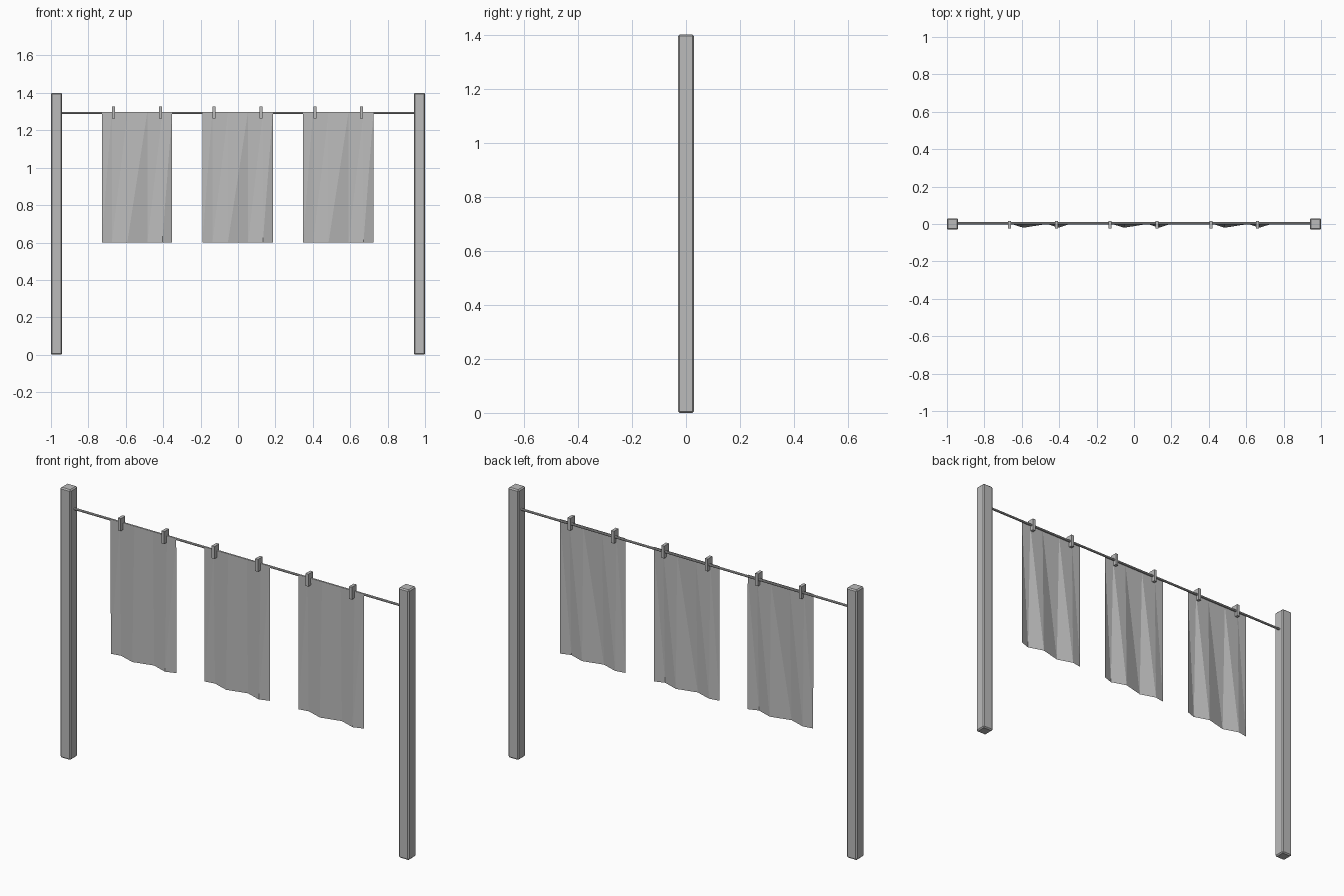
import bpy, bmesh, math
from mathutils import Matrix

cube = bpy.data.objects.get("Cube")
if cube:
    bpy.data.objects.remove(cube, do_unlink=True)

grey = bpy.data.materials.new("plain_grey")
grey.use_nodes = True
colour = (0.5, 0.5, 0.5, 1)
grey.diffuse_color = colour
grey.node_tree.nodes["Principled BSDF"].inputs["Base Color"].default_value = colour


def add_object(name, bm):
    mesh = bpy.data.meshes.new(name)
    bm.to_mesh(mesh)
    bm.free()
    mesh.materials.append(grey)
    obj = bpy.data.objects.new(name, mesh)
    bpy.context.collection.objects.link(obj)
    return obj


def add_box(name, centre, size, bevel=0):
    bm = bmesh.new()
    bmesh.ops.create_cube(bm, size=1, matrix=Matrix.LocRotScale(centre, None, size))
    obj = add_object(name, bm)
    if bevel:
        mod = obj.modifiers.new("chamfer", 'BEVEL')
        mod.width = bevel
        mod.segments = 1
    return obj


# Two posts with chamfered edges
for side, x in (("right", -0.97), ("left", 0.97)):
    add_box(f"{side}_post", (x, 0, 0.7), (0.06, 0.06, 1.4), 0.006)

# Rail between the posts
bm = bmesh.new()
turn = Matrix.Translation((0, 0.004, 1.292)) @ Matrix.Rotation(math.pi / 2, 4, 'Y')
bmesh.ops.create_cone(bm, cap_ends=True, segments=8, radius1=0.006, radius2=0.006,
                      depth=1.9, matrix=turn)
add_object("rail", bm)

# Hem of each cloth: x offset and how far the fold swings in y
FOLDS = [(-0.188, 0), (-0.135, 0.009), (-0.052, -0.018),
         (0.055, 0.009), (0.135, -0.018), (0.188, 0)]


def add_cloth(name, cx):
    """A sheet that is flat at the rail and folded at the hem."""
    bm = bmesh.new()
    top = [bm.verts.new((cx + x, -0.003, 1.297)) for x, _ in FOLDS]
    hem = [bm.verts.new((cx + x, y - 0.002, 0.6)) for x, y in FOLDS]
    for i in range(len(FOLDS) - 1):
        bm.faces.new((hem[i], hem[i + 1], top[i + 1]))
        bm.faces.new((hem[i], top[i + 1], top[i]))
    add_object(name, bm)


# Three cloths, each held by two clips
for place, cx in (("right", -0.54), ("middle", -0.002), ("left", 0.536)):
    add_cloth(f"{place}_cloth", cx)
    for number, offset in enumerate((-0.125, 0.125), 1):
        add_box(f"{place}_clip_{number}", (cx + offset, -0.004, 1.294), (0.016, 0.038, 0.064))
